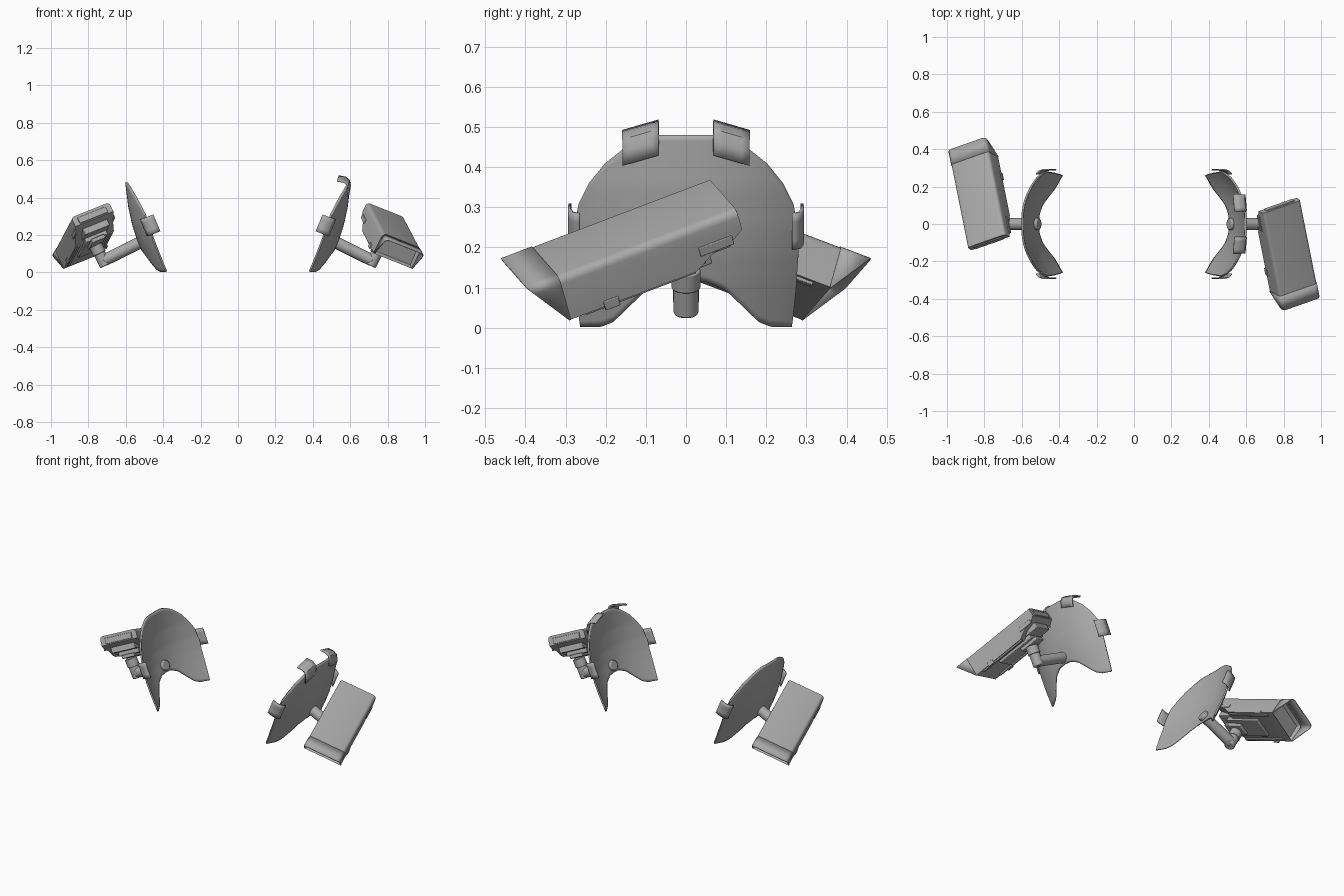
import bpy, bmesh, math
from mathutils import Vector, Matrix

cube = bpy.data.objects.get("Cube")
if cube:
    bpy.data.objects.remove(cube)

grey = bpy.data.materials.new("plain grey")
grey.use_nodes = True
grey.diffuse_color = (0.4, 0.4, 0.4, 1)
grey.node_tree.nodes["Principled BSDF"].inputs["Base Color"].default_value = (0.4, 0.4, 0.4, 1)

# Camera housing frame: across, forward and down, starting at the inner top rear corner
forward = Vector((0.2, -1, -0.38)).normalized()
across = Vector((1, 0.352, -0.4)).normalized()
down = across.cross(forward)
FRAME = Matrix((across, forward, down)).transposed().to_4x4()
FRAME.translation = (0.69, 0.055, 0.374)
WIDTH, HEIGHT, LENGTH, VISOR = 0.23, 0.12, 0.485, 0.08


def finish(bm, name, frame=None, thick=0, bevel=0, paired=True):
    """Make the object for the +x side and its half-turn twin on the -x side."""
    if frame:
        bm.transform(frame)
    bmesh.ops.recalc_face_normals(bm, faces=bm.faces)
    mesh = bpy.data.meshes.new(name)
    bm.to_mesh(mesh)
    bm.free()
    mesh.materials.append(grey)
    for side in (("left", "right") if paired else ("left",)):
        ob = bpy.data.objects.new(side + "_" + name, mesh)
        bpy.context.collection.objects.link(ob)
        if side == "right":
            ob.rotation_euler.z = math.pi
        if thick:
            mod = ob.modifiers.new("thickness", 'SOLIDIFY')
            mod.thickness = thick
            mod.offset = 0
        if bevel:
            mod = ob.modifiers.new("rounding", 'BEVEL')
            mod.width = bevel
            mod.segments = 2


def lerp(points, t):
    for (a, p), (b, q) in zip(points, points[1:]):
        if t <= b:
            return p + (q - p) * (t - a) / (b - a)
    return points[-1][1]


def sheet(rows):
    bm = bmesh.new()
    grid = [[bm.verts.new(p) for p in row] for row in rows]
    for r, s in zip(grid, grid[1:]):
        for i in range(len(r) - 1):
            bm.faces.new((r[i], r[i + 1], s[i + 1], s[i]))
    return bm


def strip(path, sweep):
    return sheet([[Vector(p) + Vector(sweep) * k / 4 for k in range(5)] for p in path])


def box(name, lo, hi, bevel=0.004):
    bm = bmesh.new()
    bmesh.ops.create_cube(bm, size=1)
    for v in bm.verts:
        v.co = [a + (b - a) * (c + 0.5) for a, b, c in zip(lo, hi, v.co)]
    finish(bm, name, FRAME, bevel=bevel)


def rod(name, start, end, radius, bevel=0.006):
    a, b = Vector(start), Vector(end)
    bm = bmesh.new()
    bmesh.ops.create_cone(bm, cap_ends=True, segments=32, radius1=radius, radius2=radius,
                          depth=(b - a).length)
    turn = (b - a).to_track_quat('Z', 'Y').to_matrix().to_4x4()
    finish(bm, name, Matrix.Translation((a + b) / 2) @ turn, bevel=bevel)


# Curved shield, arched at the top and notched at the bottom
TOP = [(0, .48), (.07, .48), (.11, .47), (.15, .45), (.2, .41), (.24, .36), (.265, .31), (.278, .24)]
BOTTOM = [(0, .12), (.05, .116), (.1, .094), (.15, .045), (.18, .016), (.21, .004),
          (.262, .004), (.272, .1), (.278, .2)]
LEAN = [(0, .455), (.06, .484), (.12, .512), (.18, .537), (.25, .56), (.35, .582), (.48, .598)]
rows = []
for i in range(-45, 46):
    y = 0.278 * math.sin(i / 45 * math.pi / 2)
    low, high = lerp(BOTTOM, abs(y)), lerp(TOP, abs(y))
    heights = [low + (high - low) * k / 24 for k in range(25)]
    rows.append([(lerp(LEAN, z) - 0.085 * (abs(y) / 0.278) ** 2.3, y, z) for z in heights])
finish(sheet(rows), "shield", thick=0.01)

# Side clips on both shields, top hooks on the left one only
for s, end in ((1, "rear"), (-1, "front")):
    clip = [(.485, .266, .195), (.47, .283, .198), (.445, .291, .208), (.415, .289, .22)]
    finish(strip([(x, y * s, z) for x, y, z in clip], (.038, 0, .09)), end + "_side_clip", thick=0.007)
    hook = [(.594, .43), (.6, .465), (.594, .493), (.575, .508), (.537, .515)]
    finish(strip([(x, .068 * s, z) for x, z in hook], (-.008, .09 * s, -.026)),
           end + "_top_hook", thick=0.008, paired=False)

# Arm from the shield to the elbow, and the post up to the housing
rod("arm", (.507, 0, .168), (.72, 0, .062), 0.032)
rod("elbow_post", (.708, 0, .035), (.757, 0, .135), 0.031)
rod("post_collar", (.74, 0, .1), (.762, 0, .145), 0.036, 0.003)

# Housing: side profile extruded across, long top edges rounded, window recessed
profile = [(0, 0), (0, .055), (.03, .075), (.09, .09), (.14, HEIGHT), (LENGTH, HEIGHT), (LENGTH, 0)]
bm = bmesh.new()
face = bm.faces.new([bm.verts.new((0, l, h)) for l, h in profile])
made = bmesh.ops.extrude_face_region(bm, geom=[face])["geom"]
bmesh.ops.translate(bm, vec=(WIDTH, 0, 0), verts=[v for v in made if isinstance(v, bmesh.types.BMVert)])
bmesh.ops.recalc_face_normals(bm, faces=bm.faces)
ridges = [e for e in bm.edges if all(v.co.z == 0 for v in e.verts)
          and abs(e.verts[0].co.y - e.verts[1].co.y) > 0.1]
bmesh.ops.bevel(bm, geom=ridges, offset=0.02, segments=4, profile=0.5, affect='EDGES')
bm.normal_update()
window = [f for f in bm.faces if f.normal.y > 0.99]
bmesh.ops.inset_region(bm, faces=window, thickness=0.016)
bmesh.ops.translate(bm, vec=(0, -0.02, 0), verts=list({v for f in window for v in f.verts}))
finish(bm, "camera_housing", FRAME)

# Slanted visor around the window
corner = [(0.02 * (1 - math.cos(a)), 0.02 * (1 - math.sin(a))) for a in (0, .4, .8, 1.2, math.pi / 2)]
section = [(0, HEIGHT)] + corner
section += [(WIDTH - u, h) for u, h in reversed(section)]
finish(sheet([[(u, LENGTH - 0.003, h) for u, h in section],
              [(u, LENGTH + VISOR * (1 - h / HEIGHT) + 0.001, h) for u, h in section]]),
       "visor", FRAME, thick=0.005)

# Fittings under, behind and beside the housing
box("under_rail", (.05, .1, .1), (.18, .34, .134))
box("mount_foot", (.075, .08, .13), (.155, .2, .152))
box("rear_plate", (.03, -.006, .015), (.2, .004, .05), 0.003)
box("rear_step", (.04, .03, .07), (.19, .13, .11))
for u, end in ((-.004, "inner"), (WIDTH - .004, "outer")):
    box(end + "_latch", (u, .03, .06), (u + .008, .12, .084), 0.002)
    box(end + "_lug", (u, .35, .105), (u + .008, .39, .13), 0.002)
    box(end + "_edge_rail", (u + (.012 if u < 0 else -.02), .14, .115), (u + (.028 if u < 0 else -.004), .44, .128), 0.002)

# Smooth shading with sharp edges kept
bpy.ops.object.select_all(action='DESELECT')
for ob in bpy.context.collection.objects:
    if ob.type == 'MESH' and grey.name in ob.data.materials:
        ob.select_set(True)
        bpy.context.view_layer.objects.active = ob
bpy.ops.object.shade_smooth_by_angle(angle=math.radians(35))
